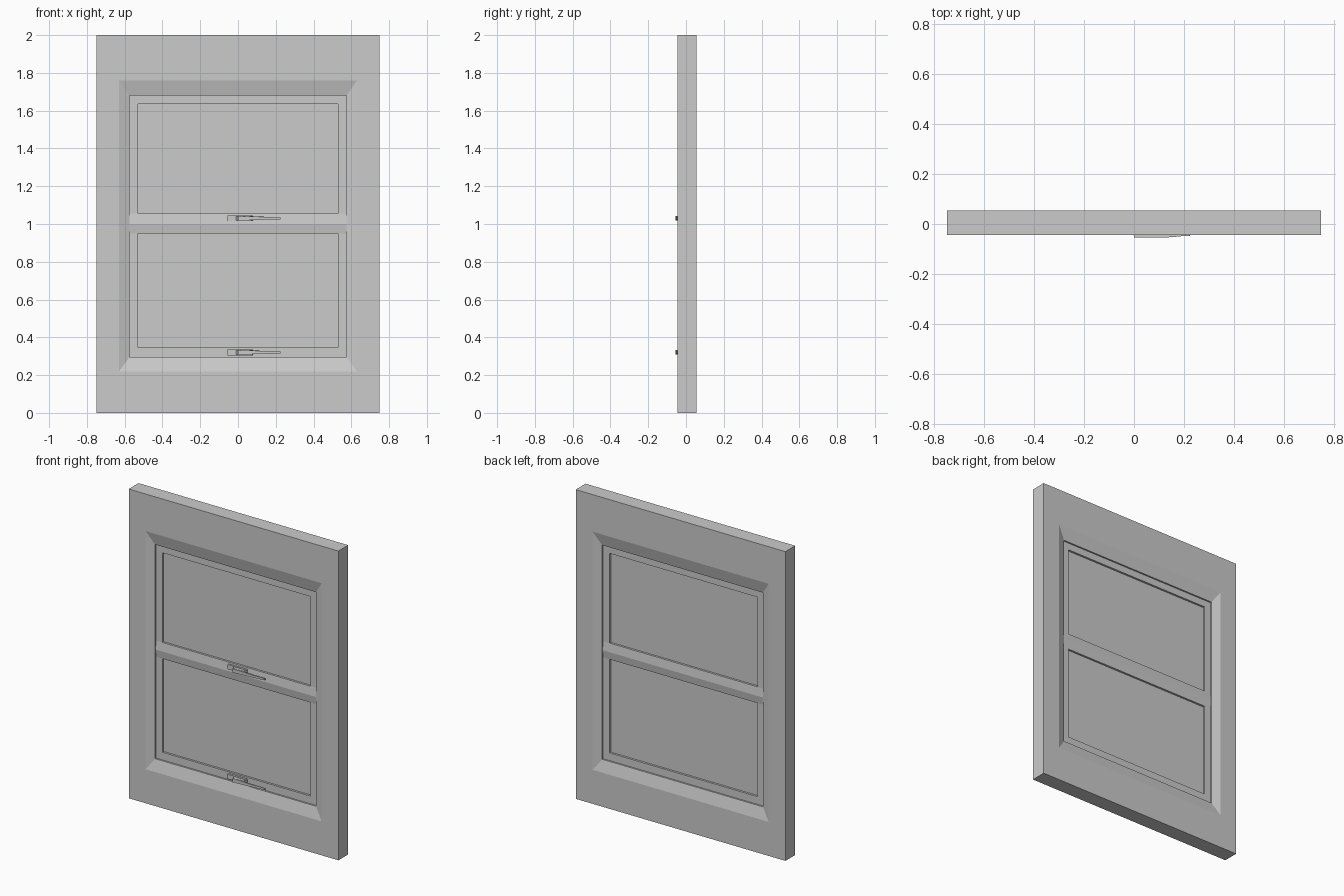
import bpy, bmesh

if "Cube" in bpy.data.objects:
    bpy.data.objects.remove(bpy.data.objects["Cube"])

YC = 0.005  # mid-plane of the wall thickness


def finish(name, bm):
    bmesh.ops.recalc_face_normals(bm, faces=bm.faces[:])
    me = bpy.data.meshes.new(name)
    bm.to_mesh(me)
    bm.free()
    ob = bpy.data.objects.new(name, me)
    bpy.context.collection.objects.link(ob)
    return ob


def ring_frame(name, rings):
    """Closed rectangular frame; each ring is (half_width, z_low, z_high, y)."""
    bm = bmesh.new()
    loops = [[bm.verts.new((x, y, z)) for x, z in
              ((-w, z0), (w, z0), (w, z1), (-w, z1))] for w, z0, z1, y in rings]
    for a, b in zip(loops, loops[1:] + loops[:1]):
        for i in range(4):
            j = (i + 1) % 4
            bm.faces.new((a[i], a[j], b[j], b[i]))
    return finish(name, bm)


def mirrored(front):
    """Front half of a frame section (outside to inside), mirrored to the back."""
    return ([(w, a, b, YC - d) for w, a, b, d in front] +
            [(w, a, b, YC + d) for w, a, b, d in reversed(front)])


def prism(name, pts, place):
    """Extrude a 2D profile between the two ends produced by place(p, end)."""
    bm = bmesh.new()
    a, b = ([bm.verts.new(place(p, e)) for p in pts] for e in (-1, 1))
    n = len(pts)
    bm.faces.new(a)
    bm.faces.new(b[::-1])
    for i in range(n):
        j = (i + 1) % n
        bm.faces.new((a[i], a[j], b[j], b[i]))
    return finish(name, bm)


# Outer casing with a shallow splayed reveal on both sides
ring_frame("outer_frame", mirrored([
    (0.75, 0.0, 2.0, 0.05), (0.63, 0.22, 1.76, 0.05), (0.575, 0.295, 1.68, 0.03)]))

# Two sashes with their panes
for label, z0, z1, g0, g1 in (("upper", 1.0, 1.68, 1.055, 1.635),
                              ("lower", 0.295, 1.0, 0.345, 0.95)):
    ring_frame(label + "_sash", mirrored([(0.575, z0, z1, 0.02), (0.53, g0, g1, 0.02)]))
    bpy.ops.mesh.primitive_cube_add(size=1, location=(0, YC, (g0 + g1) / 2))
    pane = bpy.context.object
    pane.name = label + "_pane"
    pane.scale = (1.06, 0.014, g1 - g0)

# Meeting rail with a ridge at mid height
rail = [(-0.02, 1.055), (-0.027, 1.0), (-0.02, 0.95),
        (0.02, 0.95), (0.027, 1.0), (0.02, 1.055)]
prism("meeting_rail", rail, lambda p, e: (0.575 * e, YC + p[0], p[1]))

# Handles: base plate, raised hub and tapered lever (x, y profiles)
plate = [(-0.055, -0.028), (0.08, -0.028), (0.08, -0.014), (-0.055, -0.014)]
hub = [(-0.01, -0.028), (0.0, -0.048), (0.07, -0.046), (0.08, -0.028)]
lever = [(0.0, -0.055), (0.15, -0.053), (0.19, -0.049), (0.225, -0.048),
         (0.225, -0.042), (0.15, -0.044), (0.0, -0.046)]
for label, z in (("upper", 1.03), ("lower", 0.32)):
    for part, pts, h in (("plate", plate, 0.015), ("hub", hub, 0.012)):
        prism(f"{label}_handle_{part}", pts,
              lambda p, e: (p[0], p[1], z + h * e))
    prism(f"{label}_handle_lever", lever, lambda p, e: (
        p[0], p[1], z + e * (0.012 if p[0] < 0.08 else 0.007 if p[0] < 0.2 else 0.005)))
